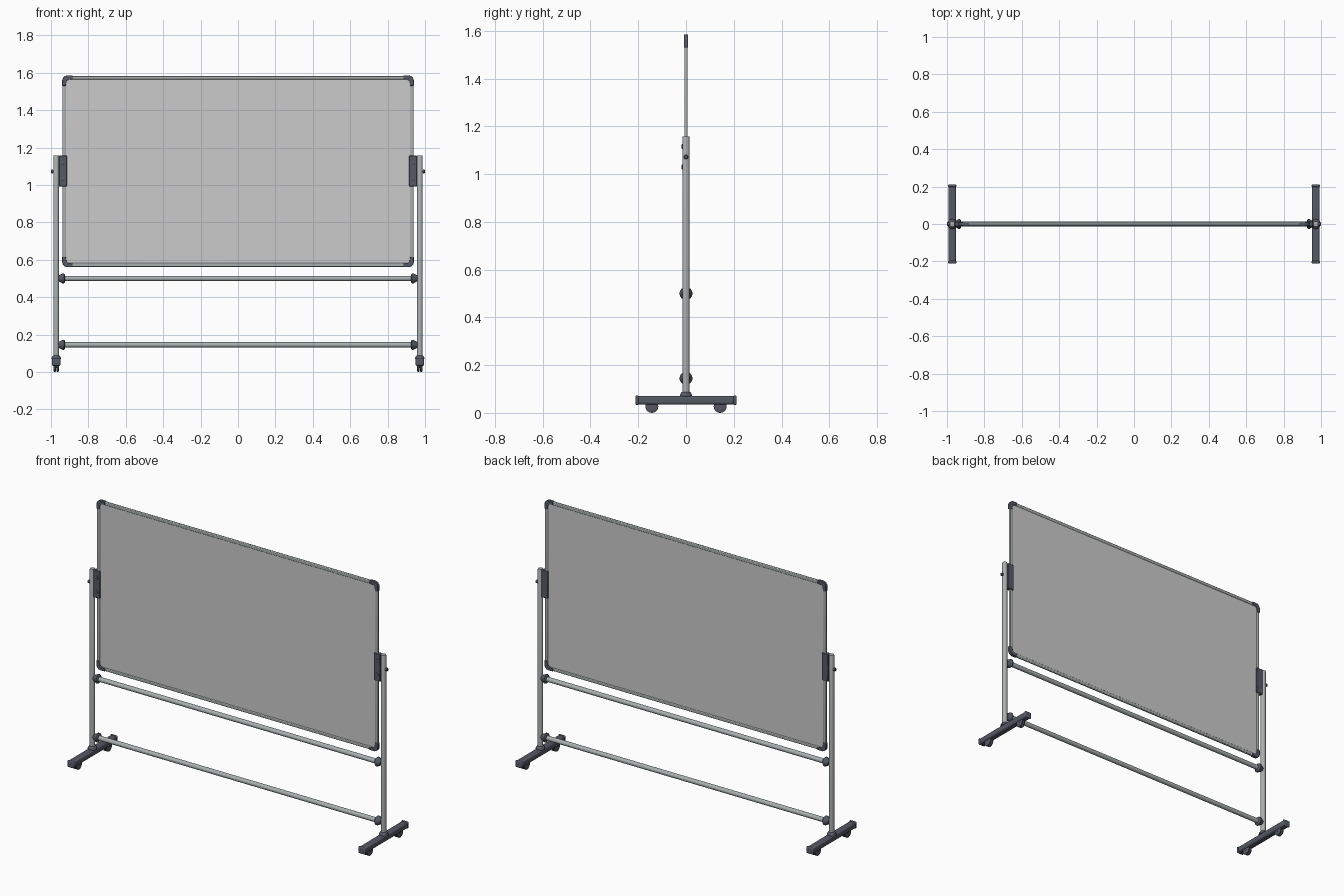
import bpy, bmesh, math
from mathutils import Matrix, Vector

if "Cube" in bpy.data.objects:
    bpy.data.objects.remove(bpy.data.objects["Cube"])


def material(name, rgb):
    m = bpy.data.materials.new(name)
    m.diffuse_color = (*rgb, 1)
    m.use_nodes = True
    m.node_tree.nodes["Principled BSDF"].inputs["Base Color"].default_value = m.diffuse_color
    return m


METAL = material("brushed_metal", (0.40, 0.43, 0.43))
DARK = material("dark_plastic", (0.09, 0.10, 0.13))


def finish(name, bm, mat=None, bevel=0, segs=2):
    bmesh.ops.recalc_face_normals(bm, faces=bm.faces)
    me = bpy.data.meshes.new(name)
    bm.to_mesh(me)
    bm.free()
    ob = bpy.data.objects.new(name, me)
    bpy.context.collection.objects.link(ob)
    if mat:
        me.materials.append(mat)
    if bevel:
        b = ob.modifiers.new("bevel", "BEVEL")
        b.width, b.segments = bevel, segs
        b.limit_method = "ANGLE"
    bpy.ops.object.select_all(action="DESELECT")
    bpy.context.view_layer.objects.active = ob
    ob.select_set(True)
    bpy.ops.object.shade_smooth_by_angle(angle=math.radians(35))
    return ob


def box(name, center, size, mat=None, bevel=0, segs=2):
    bm = bmesh.new()
    bmesh.ops.create_cube(bm, size=1)
    bmesh.ops.scale(bm, vec=size, verts=bm.verts)
    bmesh.ops.translate(bm, vec=center, verts=bm.verts)
    return finish(name, bm, mat, bevel, segs)


def lathe(name, origin, axis, profile, mat, sides=24):
    """Closed turned part: profile is (radius, distance along axis)."""
    bm = bmesh.new()
    rings = [[bm.verts.new((r * math.cos(2 * math.pi * i / sides),
                            r * math.sin(2 * math.pi * i / sides), h))
              for i in range(sides)] for r, h in profile]
    for a, b in zip(rings, rings[1:]):
        for i in range(sides):
            j = (i + 1) % sides
            bm.faces.new((a[i], a[j], b[j], b[i]))
    bm.faces.new(rings[0])
    bm.faces.new(rings[-1])
    rot = Vector((0, 0, 1)).rotation_difference(Vector(axis)).to_matrix().to_4x4()
    bmesh.ops.transform(bm, matrix=Matrix.Translation(origin) @ rot, verts=bm.verts)
    return finish(name, bm, mat)


def prism(name, points, depth, mat, bevel=0):
    """Outline in x/z extruded symmetrically along y."""
    bm = bmesh.new()
    f = bm.faces.new([bm.verts.new((x, -depth / 2, z)) for x, z in points])
    ext = bmesh.ops.extrude_face_region(bm, geom=[f])
    vs = [v for v in ext["geom"] if isinstance(v, bmesh.types.BMVert)]
    bmesh.ops.translate(bm, vec=(0, depth, 0), verts=vs)
    return finish(name, bm, mat, bevel)


POST_X = 0.972
BW, ZB, ZT = 0.938, 0.562, 1.583     # board half width, bottom, top
RAIL, T = 0.02, 0.014
ZC = (ZB + ZT) / 2

# board panel and frame rails
box("board_panel", (0, 0, ZC), (2 * BW - RAIL, 0.008, ZT - ZB - RAIL))
for label, z in (("bottom", ZB + RAIL / 2), ("top", ZT - RAIL / 2)):
    box(label + "_frame_rail", (0, 0, z), (2 * BW - 0.06, T, RAIL), METAL, 0.004)
for label, s in (("left", -1), ("right", 1)):
    box(label + "_frame_rail", (s * (BW - RAIL / 2), 0, ZC),
        (RAIL, T, ZT - ZB - 0.06), METAL, 0.004)

# rounded corner caps
for sx in (-1, 1):
    for sz in (-1, 1):
        r, leg, w = 0.028, 0.055, 0.022
        pts = [(leg, 0), (leg, w - 0.003), (w + 0.014, w), (w + 0.004, w + 0.004),
               (w, w + 0.014), (w - 0.003, leg), (0, leg)]
        pts += [(r - r * math.cos(a), r - r * math.sin(a))
                for a in [math.pi / 2 * i / 8 for i in range(9)]]
        zc = ZT if sz > 0 else ZB
        prism("corner_cap", [(sx * (BW + 0.002 - x), zc + sz * (0.002 - z))
                             for x, z in pts], 0.018, DARK, 0.002)

# round crossbars
for label, z in (("upper", 0.5), ("lower", 0.145)):
    lathe(label + "_crossbar", (-0.96, 0, z), (1, 0, 0),
          [(0.014, 0), (0.014, 1.92)], METAL)

# stands, one per side
for label, s in (("left", -1), ("right", 1)):
    x = s * POST_X
    lathe(label + "_post", (x, 0, 0.065), (0, 0, 1),
          [(0.015, 0), (0.015, 1.088), (0.0135, 1.092)], METAL)
    lathe(label + "_post_collar", (x, 0, 0.068), (0, 0, 1),
          [(0.026, 0), (0.026, 0.007), (0.019, 0.018), (0.0155, 0.02)], DARK)

    # crossbar connectors, wide on the inner side
    for z in (0.5, 0.145):
        lathe(label + "_crossbar_connector", (s * 0.924, 0, z), (s, 0, 0),
              [(0.016, 0), (0.022, 0.002), (0.027, 0.007), (0.027, 0.014),
               (0.022, 0.022), (0.015, 0.036)], DARK)

    # board bracket, its screws and the pivot knob
    box(label + "_board_bracket", (s * 0.936, 0, 1.074), (0.042, 0.026, 0.165), DARK, 0.003)
    for z in (1.03, 1.115):
        lathe(label + "_bracket_screw", (s * 0.936, -0.012, z), (0, -1, 0),
              [(0.010, 0), (0.010, 0.005), (0.007, 0.007)], DARK, 16)
    lathe(label + "_pivot_knob", (s * 0.955, 0, 1.072), (s, 0, 0),
          [(0.006, 0), (0.006, 0.033), (0.010, 0.034), (0.010, 0.042), (0.007, 0.045)], DARK, 16)

    # foot with end caps
    box(label + "_foot", (x, 0, 0.053), (0.042, 0.408, 0.037), DARK, 0.010, 3)
    for e in (-1, 1):
        box(label + "_foot_end_cap", (x, e * 0.205, 0.053), (0.045, 0.014, 0.040), DARK, 0.006, 3)

        # twin-wheel caster
        y = e * 0.143
        for side in (-1, 1):
            lathe(label + "_caster_wheel", (x + side * 0.002, y, 0.027), (side, 0, 0),
                  [(0.024, 0), (0.027, 0.002), (0.027, 0.009), (0.022, 0.012), (0.010, 0.012)], DARK)
        lathe(label + "_caster_axle", (x - 0.015, y, 0.027), (1, 0, 0),
              [(0.007, 0), (0.007, 0.03)], DARK, 12)
